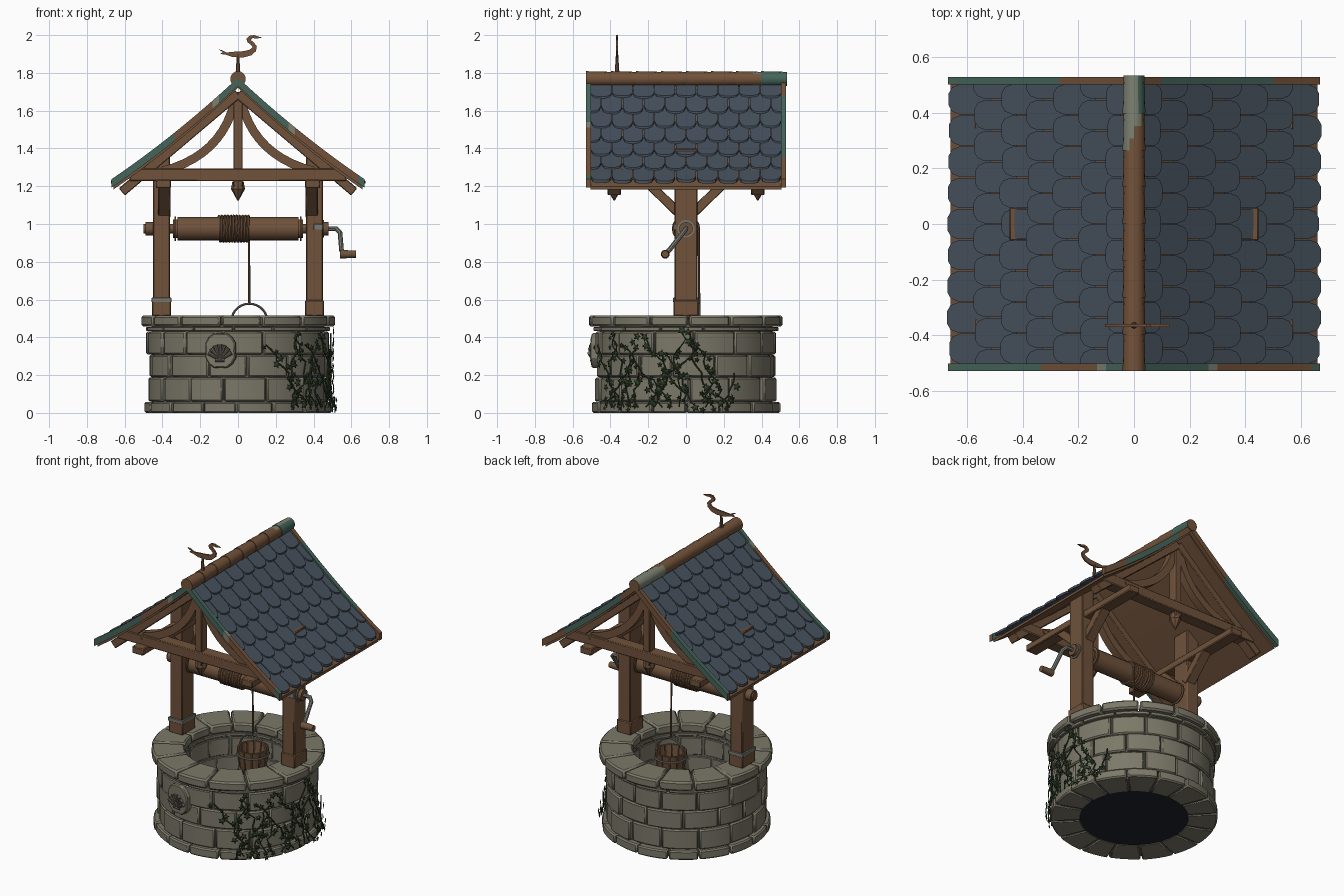
import bpy, bmesh, random
from math import sin, cos, pi, radians
from mathutils import Vector

random.seed(7)
if "Cube" in bpy.data.objects:
    bpy.data.objects.remove(bpy.data.objects["Cube"])
made = []


def mat(name, *rgb):
    m = bpy.data.materials.new(name)
    m.use_nodes = True
    m.diffuse_color = (*rgb, 1)
    m.node_tree.nodes["Principled BSDF"].inputs["Base Color"].default_value = (*rgb, 1)
    return m


STONE = mat("stone", .2, .19, .14)
MORTAR = mat("mortar", .13, .125, .1)
WOOD = mat("wood", .16, .085, .044)
SLATE = mat("slate", .062, .083, .11)
COPPER = mat("copper", .17, .085, .042)
VERDIGRIS = mat("verdigris", .06, .13, .1)
PATINA = mat("pale_patina", .2, .22, .165)
IRON = mat("iron", .19, .19, .165)
IVY = mat("ivy", .032, .055, .024)
WATER = mat("dark_water", .013, .017, .024)


def finish(name, bm, *mats, bevel=0):
    bmesh.ops.recalc_face_normals(bm, faces=bm.faces)
    me = bpy.data.meshes.new(name)
    bm.to_mesh(me)
    bm.free()
    for m in mats:
        me.materials.append(m)
    ob = bpy.data.objects.new(name, me)
    bpy.context.collection.objects.link(ob)
    if bevel:
        b = ob.modifiers.new("bevel", "BEVEL")
        b.width, b.segments, b.limit_method, b.angle_limit = bevel, 1, "ANGLE", radians(40)
    made.append(ob)
    return ob


def loft(bm, rings, closed_ends=True):
    """Skin a list of equal point loops; returns the side faces."""
    vs = [[bm.verts.new(p) for p in r] for r in rings]
    n, side = len(vs[0]), []
    for a, b in zip(vs, vs[1:]):
        side += [bm.faces.new((a[i], a[(i + 1) % n], b[(i + 1) % n], b[i])) for i in range(n)]
    if closed_ends:
        bm.faces.new(vs[0])
        bm.faces.new(vs[-1])
    return side


def box(name, c, s, m, bevel=.005):
    bm = bmesh.new()
    bmesh.ops.create_cube(bm, size=1)
    for v in bm.verts:
        v.co = Vector(c) + Vector(a * b for a, b in zip(v.co, s))
    return finish(name, bm, m, bevel=bevel)


def prism(name, pts, y0, y1, m, bevel=0):
    bm = bmesh.new()
    loft(bm, [[(x, y, z) for x, z in pts] for y in (y0, y1)])
    return finish(name, bm, m, bevel=bevel)


def beam(name, p, q, w, d, m=WOOD):
    """Square timber from p to q, w across and d deep."""
    p, q = Vector(p), Vector(q)
    t = (q - p).normalized()
    s = Vector((1, 0, 0)) if abs(t.x) < .01 else Vector((0, 1, 0))
    u = t.cross(s).normalized()
    bm = bmesh.new()
    loft(bm, [[e + s * a * w / 2 + u * b * d / 2 for a, b in ((-1, -1), (1, -1), (1, 1), (-1, 1))] for e in (p, q)])
    return finish(name, bm, m, bevel=.004)


def cyl(name, p, q, r, m, r2=None, seg=16):
    p, q = Vector(p), Vector(q)
    rot = (q - p).to_track_quat("Z", "Y")
    bm = bmesh.new()
    loft(bm, [[e + rot @ Vector((k * cos(2 * pi * i / seg), k * sin(2 * pi * i / seg), 0)) for i in range(seg)]
              for e, k in ((p, r), (q, r if r2 is None else r2))])
    return finish(name, bm, m)


def tube(name, paths, r, m, res=2):
    cu = bpy.data.curves.new(name, "CURVE")
    cu.dimensions, cu.bevel_depth, cu.bevel_resolution, cu.use_fill_caps = "3D", r, res, True
    for pts in paths:
        sp = cu.splines.new("POLY")
        sp.points.add(len(pts) - 1)
        for a, b in zip(sp.points, pts):
            a.co = (*b, 1)
    tmp = bpy.data.objects.new(name + "_path", cu)
    bm = bmesh.new()
    bm.from_mesh(bpy.data.meshes.new_from_object(tmp))
    bpy.data.objects.remove(tmp)
    return finish(name, bm, m)


def ring(name, n, rin, rout, z0, z1, m, off=0, taper=1, c=(0, 0), jit=0, gap=.008, bevel=.008):
    """Circle of wedge blocks; taper shrinks the foot."""
    bm = bmesh.new()
    cuts = [2 * pi * (i + off + random.uniform(-jit, jit) * 12) / n for i in range(n)]
    for a, b in zip(cuts, cuts[1:] + [cuts[0] + 2 * pi]):
        ro, g, k = rout + random.uniform(-jit, jit), gap / rout / 2, 4
        loft(bm, [[(c[0] + r * cos(t), c[1] + r * sin(t), z) for r, z in
                   ((rin * taper, z0), (ro * taper, z0), (ro, z1), (rin, z1))]
                  for t in (a + g + (b - a - 2 * g) * j / k for j in range(k + 1))])
    return finish(name, bm, m, bevel=bevel)


# Well wall, rim and water
ring("mortar_core", 1, .32, .462, .004, .47, MORTAR, gap=0, bevel=0).hide_render = True
bpy.data.objects.remove(made.pop())
bm = bmesh.new()
loft(bm, [[(r * cos(pi * i / 24), r * sin(pi * i / 24), z) for i in range(48)]
          for r, z in ((.322, .006), (.458, .006), (.458, .47), (.322, .47), (.322, .006))], False)
finish("mortar_core", bm, MORTAR)
ring("plinth_stones", 16, .315, .497, 0, .058, STONE, 0, jit=.004)
for i, (z0, z1) in enumerate(((.06, .187), (.19, .307), (.31, .43))):
    ring(f"wall_course_{i + 1}", 14, .318, .477, z0, z1, STONE, .5 * (i % 2) + .2, jit=.01)
ring("neck_course", 14, .318, .488, .433, .455, STONE, .4, jit=.003, bevel=.004)
ring("rim_stones", 14, .315, .512, .457, .516, STONE, .1, jit=.004, gap=.01, bevel=.01)
cyl("water", (0, 0, .003), (0, 0, .06), .325, WATER, seg=48)

# Shell plaque on the front
parts = [prism("plaque", [(.088 * k * cos(pi * i / 8), .33 + .1 * k * sin(pi * i / 8))
                          for i in range(16) for k in [1 if i % 4 else .9]], -.502, -.44, STONE, .006)]
for i in range(7):
    a = radians(25 + i * 130 / 6)
    tip = (.068 * cos(a), -.508, .285 + .078 * sin(a))
    parts.append(cyl("shell_rib", (0, -.504, .28), tip, .006, MORTAR, .012, 8))
parts.append(cyl("shell_hinge", (-.025, -.504, .278), (.025, -.504, .278), .009, MORTAR, seg=8))
for p in parts:
    p.rotation_euler.z = -.19

# Ivy climbing the left wall
stems, bm = [], bmesh.new()
for s in range(17):
    a, z, lean = radians(-56 + s * 5.2), .03, random.uniform(-.05, .05)
    top, path = random.uniform(.2, .45), []
    while z < top:
        r = .508 if z < .08 else .492
        path.append((r * cos(a), r * sin(a), z))
        if random.random() < .75:
            b, h, q = a + random.uniform(-.05, .05), z + random.uniform(-.015, .015), random.uniform(.014, .026)
            out = Vector((cos(b), sin(b), 0))
            side, mid, spin = Vector((-sin(b), cos(b), 0)), out * (r + .012) + Vector((0, 0, h)), random.uniform(0, 6)
            hub = bm.verts.new(mid + out * .006)
            star = [bm.verts.new(mid + (side * cos(t) + Vector((0, 0, 1)) * sin(t)) * q * (.5 if i % 2 else 1))
                    for i in range(10) for t in [spin + pi * i / 5]]
            for i in range(10):
                bm.faces.new((hub, star[i - 1], star[i]))
        z += .03
        a += lean + random.uniform(-.06, .06)
    stems.append(path)
finish("ivy_leaves", bm, IVY)
tube("ivy_stems", stems, .004, IVY, 1)


# Roof surface height at a distance from the ridge
def roof(x):
    return 1.765 - .93 * abs(x) + .19 * x * x


# Posts, plates and braces
for s, side in ((-1, "right"), (1, "left")):
    box(side + "_post", (s * .405, 0, .95), (.088, .12, .9), WOOD)
    box(side + "_post_foot", (s * .405, 0, .555), (.1, .132, .085), WOOD)
    box(side + "_wall_plate", (s * .395, 0, 1.212), (.08, .95, .045), WOOD)
    for t in (-1, 1):
        beam(side + "_post_brace", (s * .39, t * .03, 1.05), (s * .39, t * .2, 1.215), .065, .05)
box("foot_strap", (-.405, 0, .598), (.106, .138, .024), IRON, .002)
box("bearing_strap", (.425, -.06, .985), (.05, .012, .03), IRON, .002)

# Roof trusses
for y in (-.38, .38):
    box("tie_beam", (0, y, 1.26), (1.15, .08, .066), WOOD)
    box("king_post", (0, y, 1.45), (.05, .06, .5), WOOD)
    cyl("pendant_block", (0, y, 1.225), (0, y, 1.185), .03, WOOD, .037, 8)
    cyl("pendant_tip", (0, y, 1.185), (0, y, 1.125), .037, WOOD, .004, 8)
    for s in (-1, 1):
        beam("rafter", (0, y, 1.69), (s * .615, y, 1.17), .07, .05)
        cyl("peg", (s * .41, y - .045, 1.27), (s * .41, y + .045, 1.27), .011, WOOD, seg=8)
        arc = []
        for i in range(11):
            t = i / 10
            p = Vector((.4, 1.28)) * (1 - t) ** 2 + Vector((.09, 1.36)) * 2 * t * (1 - t) + Vector((.02, 1.64)) * t * t
            d = (Vector((.09, 1.36)) - Vector((.4, 1.28))) * (1 - t) + (Vector((.02, 1.64)) - Vector((.09, 1.36))) * t
            arc.append((p, Vector((-d.y, d.x)).normalized() * .023))
        edge = [p + n for p, n in arc] + [p - n for p, n in reversed(arc)]
        prism("curved_brace", [(s * v.x, v.y) for v in edge], y - .025, y + .025, WOOD)

# Roof boarding, slate tiles and gable trim
xs = [.67 * i / 8 for i in range(9)]
tile = [(-.5, 0), (.5, 0), (.5, .75), (.4, .92), (.2, 1), (-.2, 1), (-.4, .92), (-.5, .75)]
step, width = .095, 1.01 / 9
for s, side in ((-1, "right"), (1, "left")):
    prism(side + "_boarding", [(s * x * .985, roof(x) - .028) for x in xs] +
          [(s * x * .985, roof(x) - .045) for x in reversed(xs)], -.505, .505, WOOD)
    bm = bmesh.new()
    for row in range(7):
        for k in range(9 + row % 2):
            low = .67 - row * step + random.uniform(-.005, .005)
            up, yc = max(low - 1.6 * step, .01), -.505 + (k + .5 - .5 * (row % 2)) * width
            loops = []
            for lift in (-.027, -.012):
                loops.append([])
                for u, v in tile:
                    x, y = up + (low - up) * v, max(-.505, min(.505, yc + u * (width - .004)))
                    loops[-1].append((s * x, y, roof(x) + lift + .016 * v))
            loft(bm, loops)
    bmesh.ops.dissolve_degenerate(bm, dist=.0005, edges=bm.edges)
    finish(side + "_slate_tiles", bm, SLATE)
for s, side in ((-1, "front"), (1, "back")):
    bm = bmesh.new()
    stations = [.67 * i / 20 for i in range(-20, 21)]
    for f in loft(bm, [[(x, s * y, roof(x) + d) for y, d in ((.503, -.035), (.53, -.035), (.53, .01), (.503, .01))]
                       for x in stations]):
        x = f.calc_center_median().x
        w = sin(9 * x + 2.5 * s) + .5 * sin(23 * x)
        f.material_index = 0 if w > .35 else 2 if w > .15 else 1
    finish(side + "_gable_trim", bm, COPPER, VERDIGRIS, PATINA)

# Ridge caps, weathered toward the back
bm = bmesh.new()
for i in range(8):
    y0 = -.53 + i * .1325
    for f in loft(bm, [[(r * cos(pi * j / 8), y0 + t * .1325, 1.768 + r * sin(pi * j / 8)) for j in range(16)]
                       for t, r in ((0, .041), (.33, .04), (.67, .039), (1.04, .037))]):
        p = f.calc_center_median()
        if p.y - p.x * 2 > .32:
            f.material_index = 2
        if p.y > .4 and p.x > .012:
            f.material_index = 1
finish("ridge_caps", bm, COPPER, VERDIGRIS, PATINA)

# Bird weathervane
cyl("vane_rod", (0, -.365, 1.79), (0, -.365, 1.9), .013, COPPER, .006, 8)
bird = [(-.105, 1.925), (-.085, 1.92), (-.06, 1.908), (-.02, 1.912), (.03, 1.915), (.06, 1.922), (.078, 1.935),
        (.07, 1.948), (.05, 1.962), (.045, 1.98), (.06, 1.996), (.085, 2), (.105, 1.993), (.13, 1.987), (.1, 1.982),
        (.078, 1.984), (.068, 1.974), (.085, 1.96), (.1, 1.94), (.095, 1.915), (.07, 1.893), (.03, 1.882),
        (-.03, 1.884), (-.065, 1.897), (-.095, 1.9), (-.08, 1.91)]
prism("vane_bird", bird, -.37, -.36, COPPER)

# Windlass, crank and rope
Z = .975
cyl("axle", (-.47, 0, Z), (.47, 0, Z), .025, WOOD)
cyl("drum", (-.32, 0, Z), (.32, 0, Z), .062, WOOD, seg=20)
for x0, x1, r in ((-.345, -.32, .05), (.32, .345, .05), (-.335, -.328, .066), (.328, .335, .066), (-.49, -.45, .036),
                  (-.5, -.49, .026), (.45, .478, .036)):
    cyl("collar", (x0, 0, Z), (x1, 0, Z), r, WOOD)
cyl("bearing_plate", (.447, 0, Z), (.456, 0, Z), .046, IRON)
tube("crank_arm", [[(.44, 0, Z), (.52, 0, Z), (.54, -.015, .955), (.548, -.09, .86), (.56, -.108, .842),
                    (.6, -.11, .84)]], .013, IRON)
cyl("crank_handle", (.54, -.11, .84), (.625, -.11, .84), .023, WOOD, .019)
tube("rope_coil", [[(-.1 + .155 * i / 160, .067 * sin(pi * i / 8), Z + .067 * cos(pi * i / 8))
                    for i in range(165)]], .008, WOOD, 1)
tube("rope", [[(.058, .067, Z), (.06, .07, .575)]], .006, WOOD)

# Bucket
C = (.06, .07)
ring("bucket_staves", 12, .083, .096, .33, .5, WOOD, taper=.78, c=C, gap=.004, bevel=.002)
cyl("bucket_floor", (*C, .335), (*C, .35), .07, WOOD)
for z, r in ((.37, .082), (.46, .094)):
    tube("bucket_hoop", [[(C[0] + r * cos(pi * i / 12), C[1] + r * sin(pi * i / 12), z) for i in range(25)]], .006, IRON, 1)
tube("bucket_handle", [[(C[0] + .095 * cos(pi * i / 14), C[1], .485 + .093 * sin(pi * i / 14)) for i in range(15)]],
     .006, IRON)

# Smooth shading with sharp edges kept
bpy.ops.object.select_all(action="DESELECT")
for ob in made:
    ob.select_set(True)
bpy.context.view_layer.objects.active = made[0]
bpy.ops.object.shade_smooth_by_angle(angle=radians(32))
